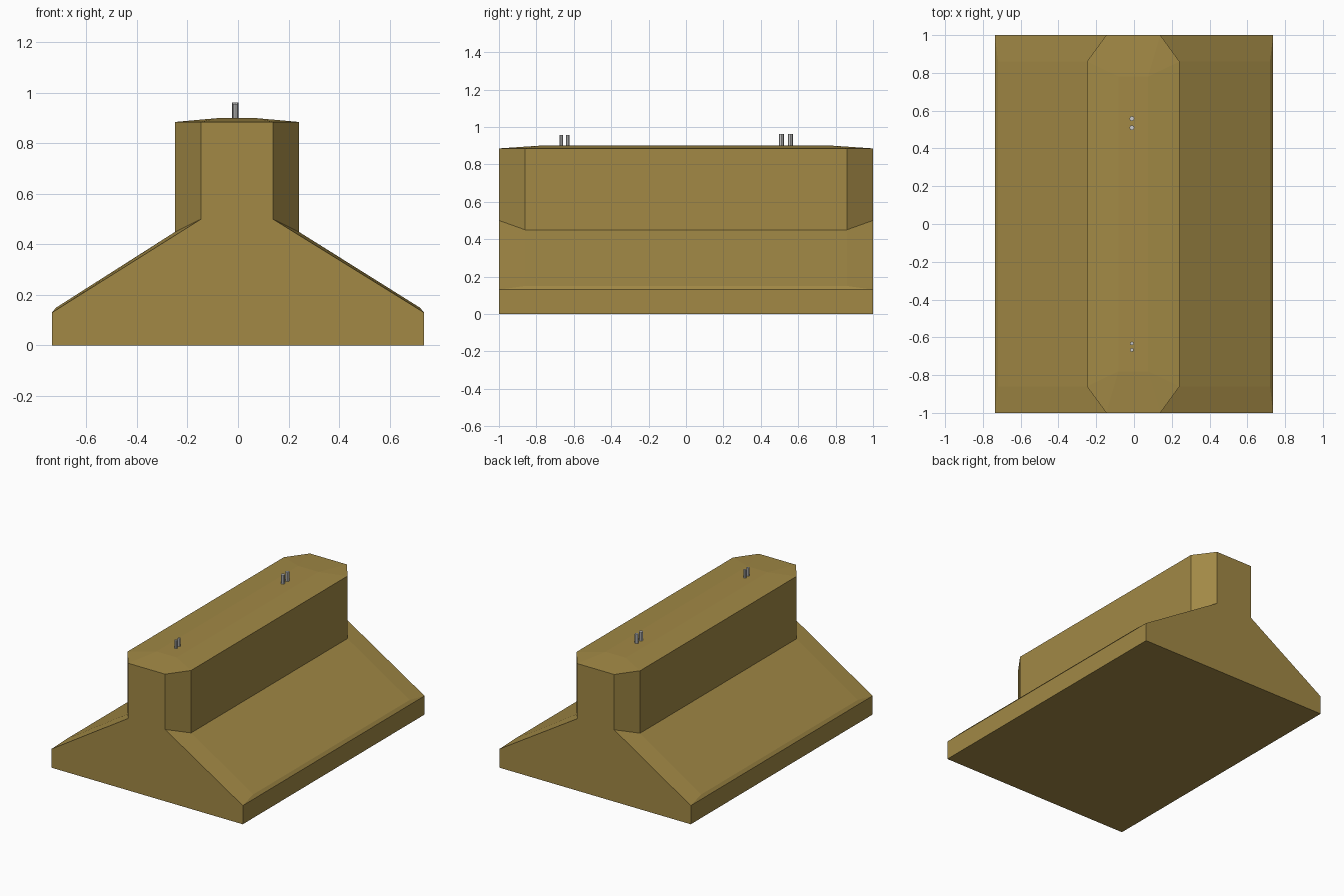
import bpy, bmesh

if "Cube" in bpy.data.objects:
    bpy.data.objects.remove(bpy.data.objects["Cube"])

def material(name, color):
    m = bpy.data.materials.new(name)
    m.diffuse_color = (*color, 1)
    m.use_nodes = True
    m.node_tree.nodes["Principled BSDF"].inputs["Base Color"].default_value = m.diffuse_color
    return m

stone = material("ochre_concrete", (0.36, 0.25, 0.06))
SHIFT = -0.004  # the wall sits slightly off centre

# One quarter of the barrier: named corner -> (x, y, z)
CORNERS = {
    "foot": (0.737, 1.0, 0.0),
    "lip": (0.737, 1.0, 0.13),
    "slope_low": (0.72, 0.86, 0.15),
    "neck_end": (0.143, 1.0, 0.5),
    "neck_side": (0.245, 0.86, 0.45),
    "rim_end": (0.143, 1.0, 0.885),
    "rim_side": (0.245, 0.86, 0.885),
    "crown": (0.078, 0.78, 0.9),
}

bm = bmesh.new()
verts = {}
for sx in (-1, 1):
    for sy in (-1, 1):
        for name, (x, y, z) in CORNERS.items():
            dx = SHIFT if x < 0.5 else 0
            verts[name, sx, sy] = bm.verts.new((sx * x + dx, sy * y, z))

def strip(names, a, b):
    """Face running along names on corner a, and back along corner b."""
    bm.faces.new([verts[(n, *a)] for n in names] +
                 [verts[(n, *b)] for n in reversed(names)])

# Chamfered corners, repeated in every quarter
for sx in (-1, 1):
    for sy in (-1, 1):
        for quad in (("lip", "neck_end", "neck_side", "slope_low"),
                     ("neck_end", "rim_end", "rim_side", "neck_side")):
            bm.faces.new([verts[n, sx, sy] for n in quad])
        bm.faces.new([verts[n, sx, sy] for n in ("rim_end", "crown", "rim_side")])

# Long sides
for sx in (-1, 1):
    for pair in (("foot", "lip"), ("lip", "slope_low"), ("slope_low", "neck_side"),
                 ("neck_side", "rim_side"), ("rim_side", "crown")):
        strip(pair, (sx, -1), (sx, 1))

# End faces and their crown facets
for sy in (-1, 1):
    strip(("foot", "lip", "neck_end", "rim_end"), (-1, sy), (1, sy))
    strip(("rim_end", "crown"), (-1, sy), (1, sy))

# Flat crown and underside
for name in ("crown", "foot"):
    bm.faces.new([verts[name, sx, sy] for sx, sy in ((-1, -1), (1, -1), (1, 1), (-1, 1))])

bmesh.ops.recalc_face_normals(bm, faces=bm.faces)
mesh = bpy.data.meshes.new("concrete_barrier")
bm.to_mesh(mesh)
bm.free()
mesh.materials.append(stone)
bpy.context.collection.objects.link(bpy.data.objects.new("concrete_barrier", mesh))

# Steel rebar stubs: two pairs standing out of the crown
for i, (y, r, top) in enumerate(((0.51, 0.013, 0.963), (0.558, 0.013, 0.963),
                                 (-0.632, 0.010, 0.956), (-0.667, 0.010, 0.956))):
    bottom = 0.88
    bpy.ops.mesh.primitive_cylinder_add(vertices=8, radius=r, depth=top - bottom,
                                        location=(-0.011, y, (top + bottom) / 2))
    bpy.context.object.name = f"rebar_stub_{i + 1}"
